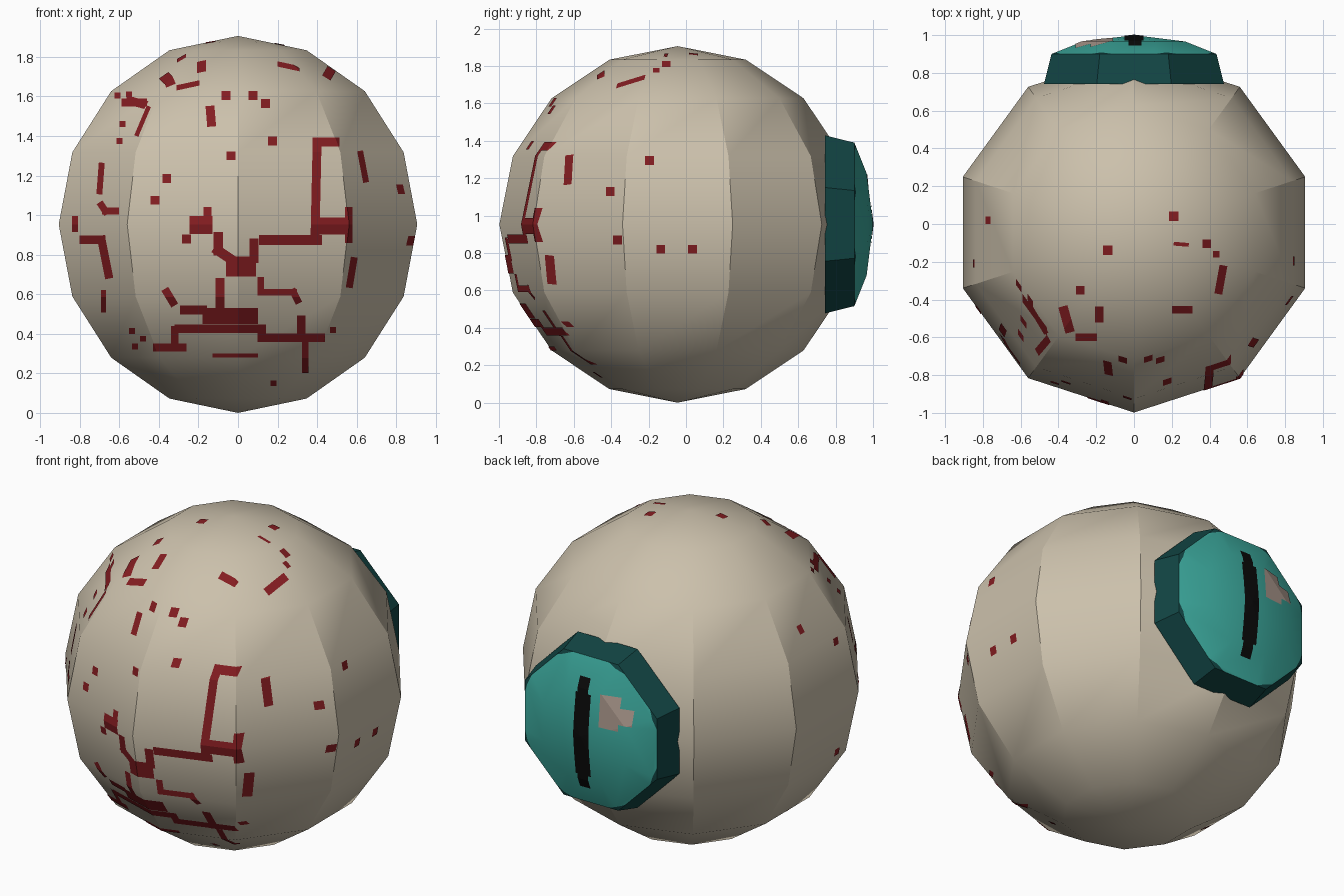
import bpy, bmesh, math
from mathutils import Vector, Matrix

if "Cube" in bpy.data.objects:
    bpy.data.objects.remove(bpy.data.objects["Cube"])

CENTER = Vector((0, -0.045, 0.953))
RADIUS = 0.953


def material(name, rgb):
    m = bpy.data.materials.new(name)
    m.diffuse_color = (*rgb, 1)
    m.use_nodes = True
    m.node_tree.nodes["Principled BSDF"].inputs["Base Color"].default_value = m.diffuse_color
    return m


cream = material("cream", (0.60, 0.53, 0.41))
red = material("vein_red", (0.23, 0.012, 0.015))
teal = material("teal", (0.045, 0.40, 0.34))
dark_teal = material("dark_teal", (0.006, 0.060, 0.058))
black = material("black", (0.003, 0.003, 0.003))
pink_grey = material("pink_grey", (0.40, 0.31, 0.26))


def lathe(profile, sides, phase, matrix):
    """Turn (radius, height) points around z, then place with a matrix."""
    bm = bmesh.new()
    rings = []
    for r, h in profile:
        count = sides if r > 1e-5 else 1
        rings.append([bm.verts.new((r * math.cos(phase + math.tau * i / sides),
                                    r * math.sin(phase + math.tau * i / sides), h))
                      for i in range(count)])
    for a, b in zip(rings, rings[1:]):
        for i in range(sides):
            j = (i + 1) % sides
            loop = [a[i % len(a)], a[j % len(a)], b[j % len(b)], b[i % len(b)]]
            bm.faces.new(list(dict.fromkeys(loop)))
    bm.transform(matrix)
    bm.normal_update()
    return bm


def make(name, bm, mats, smooth=None):
    me = bpy.data.meshes.new(name)
    bm.to_mesh(me)
    ob = bpy.data.objects.new(name, me)
    bpy.context.collection.objects.link(ob)
    for m in mats:
        me.materials.append(m)
    if smooth:
        bpy.ops.object.select_all(action='DESELECT')
        ob.select_set(True)
        bpy.context.view_layer.objects.active = ob
        bpy.ops.object.shade_smooth_by_angle(angle=math.radians(smooth))
    return ob


def cut(bm, co, no, clear=True):
    bmesh.ops.bisect_plane(bm, geom=bm.verts[:] + bm.edges[:] + bm.faces[:],
                           plane_co=co, plane_no=no, clear_outer=clear)


def strokes(out, source, facing, u, v, paths):
    """Cut strips (width, points...) out of the faces of source that look along facing."""
    base = source.copy()
    base.normal_update()
    bmesh.ops.delete(base, geom=[f for f in base.faces if f.normal.dot(facing) < 0.05],
                     context='FACES')
    for width, *pts in paths:
        pts = [u * a + v * b for a, b in pts]
        if len(pts) == 1:
            pts = pts * 2
        for p, q in zip(pts, pts[1:]):
            d = (q - p).normalized() if (q - p).length > 1e-4 else u
            n = facing.cross(d)
            piece = base.copy()
            for co, no in ((q + d * width / 2, d), (p - d * width / 2, -d),
                           (p + n * width / 2, n), (p - n * width / 2, -n)):
                cut(piece, co, no)
            me = bpy.data.meshes.new("strip")
            piece.to_mesh(me)
            out.from_mesh(me)
            bpy.data.meshes.remove(me)
            piece.free()
    base.free()


X, Y, Z = Vector((1, 0, 0)), Vector((0, 1, 0)), Vector((0, 0, 1))

# Eyeball
arc = [(RADIUS * math.sin(math.pi * i / 8), -RADIUS * math.cos(math.pi * i / 8)) for i in range(9)]
arc[0], arc[-1] = (0, -RADIUS), (0, RADIUS)
ball = lathe(arc, 10, -math.pi / 2, Matrix.Translation(CENTER))
make("eyeball", ball, [cream], 30)

# Veins, as thin plates just above the eyeball
skin = lathe(arc, 10, -math.pi / 2, Matrix.Translation(CENTER) @ Matrix.Scale(1.004, 4))
veins = bmesh.new()
upper_veins = [
    (.045, (.49, 1.37), (.40, 1.37), (.39, .92)), (.085, (.42, .945), (.53, .945)),
    (.04, (.56, 1.02), (.56, .88)), (.05, (.13, .875), (.40, .875)),
    (.045, (.08, .86), (.08, .78)), (.10, (-.01, .74), (.04, .74)),
    (.05, (-.10, .89), (-.10, .82), (-.04, .78)), (.09, (-.20, .95), (-.175, .95)),
    (.04, (-.155, 1.02), (-.155, .98)), (.045, (-.09, .66), (-.09, .55)),
    (.04, (-.57, 1.57), (-.48, 1.57)), (.022, (-.455, 1.54), (-.51, 1.41)),
    (.045, (-.14, 1.53), (-.135, 1.47)),
]
lower_veins = [
    (.035, (.115, .67), (.115, .61), (.28, .61), (.30, .57)),
    (.08, (-.14, .49), (.06, .49)), (.045, (-.27, .52), (-.18, .52)),
    (.042, (-.30, .425), (.12, .425), (.12, .38), (.42, .38)),
    (.04, (-.32, .42), (-.32, .35)), (.04, (-.41, .33), (-.28, .33)),
    (.045, (.32, .47), (.32, .38)), (.035, (.34, .34), (.34, .22)),
    (.02, (-.12, .29), (.09, .29)), (.04, (-.36, .61), (-.33, .56)),
]
side_veins = [
    (.042, (-.78, .875), (-.69, .875), (-.655, .70)), (.03, (-.825, .98), (-.825, .93)),
    (.03, (-.69, 1.25), (-.70, 1.12)), (.035, (-.69, 1.05), (-.67, 1.02), (-.62, 1.02)),
    (.025, (-.68, .61), (-.68, .52)), (.03, (.62, 1.31), (.645, 1.18)),
    (.035, (.585, .77), (.565, .65)),
]
front_spots = [(.045, p) for p in (
    (-.42, 1.075), (-.36, 1.185), (-.035, 1.30), (.175, 1.375), (.14, 1.565), (.075, 1.605),
    (-.06, 1.605), (-.26, .88))]
front_spots += [(.03, p) for p in (
    (-.61, 1.605), (-.55, 1.61), (-.585, 1.46), (-.60, 1.375), (.18, .15), (-.52, .335),
    (-.48, .375), (-.535, .415), (.48, .42))]
for group in (upper_veins, lower_veins, side_veins, front_spots):
    strokes(veins, skin, -Y, X, Z, group)

top_veins = [
    (.05, (-.37, -.46), (-.345, -.55)), (.045, (-.185, -.46), (-.185, -.50)),
    (.04, (-.29, -.60), (-.215, -.60)), (.04, (.22, -.455), (.29, -.455)),
    (.042, (.47, -.24), (.45, -.35)), (.025, (-.56, -.42), (-.47, -.57)),
    (.02, (.22, -.105), (.28, -.11)), (.05, (-.14, -.14)), (.045, (-.285, -.35)),
    (.05, (.21, .04)), (.045, (.385, -.105)), (.035, (.435, -.16)),
]
strokes(veins, skin, Z, X, Y, top_veins)
right_spots = [(-.195, 1.295), (-.405, 1.13), (-.365, .87), (-.135, .82), (.035, .82)]
left_spots = [(-.21, 1.285), (.02, 1.425), (-.22, .62), (-.09, .235)]
strokes(veins, skin, X, Y, Z, [(.048, p) for p in right_spots])
strokes(veins, skin, -X, Y, Z, [(.042, p) for p in left_spots])
make("veins", veins, [red])

# Iris: eight-sided rim and domed lens, turned to face the back
to_back = Matrix.Translation((0, 0, CENTER.z)) @ Matrix.Rotation(-math.pi / 2, 4, 'X')
K = 1 / math.cos(math.pi / 8)
rim = lathe([(.476 * K, .742), (.437 * K, .90)], 8, math.pi / 8, to_back)
make("iris_rim", rim, [dark_teal])

dome = [(.437 * K, .90), (.272 * K, .966), (0, 1.0)]
lens = lathe(dome, 8, math.pi / 8, to_back)
plate = lens.copy()
# Dark corners of the lens
corners = [Vector((math.cos(a), 0, math.sin(a)))
           for a in (math.pi / 8 + math.tau * i / 8 for i in range(8))]
for d in corners:
    cut(lens, Vector((0, 0, CENTER.z)) + d * .448, d, False)
for f in lens.faces:
    c = f.calc_center_median() - Vector((0, 0, CENTER.z))
    f.material_index = int(max(c.dot(d) for d in corners) > .449)
make("iris_lens", lens, [teal, dark_teal], 30)

# Slit pupil and highlight, as thin plates on the lens
plate.transform(Matrix.Translation((0, .003, 0)))
plate.normal_update()
pupil = bmesh.new()
strokes(pupil, plate, Y, X, Z, [(.10, (0, .76), (0, 1.15)), (.07, (.005, .66), (.005, 1.25))])
make("pupil", pupil, [black])
highlight = bmesh.new()
strokes(highlight, plate, Y, X, Z, [(.12, (-.17, 1.09), (-.17, 1.16)),
                                    (.09, (-.22, 1.115), (-.265, 1.115))])
make("highlight", highlight, [pink_grey])
